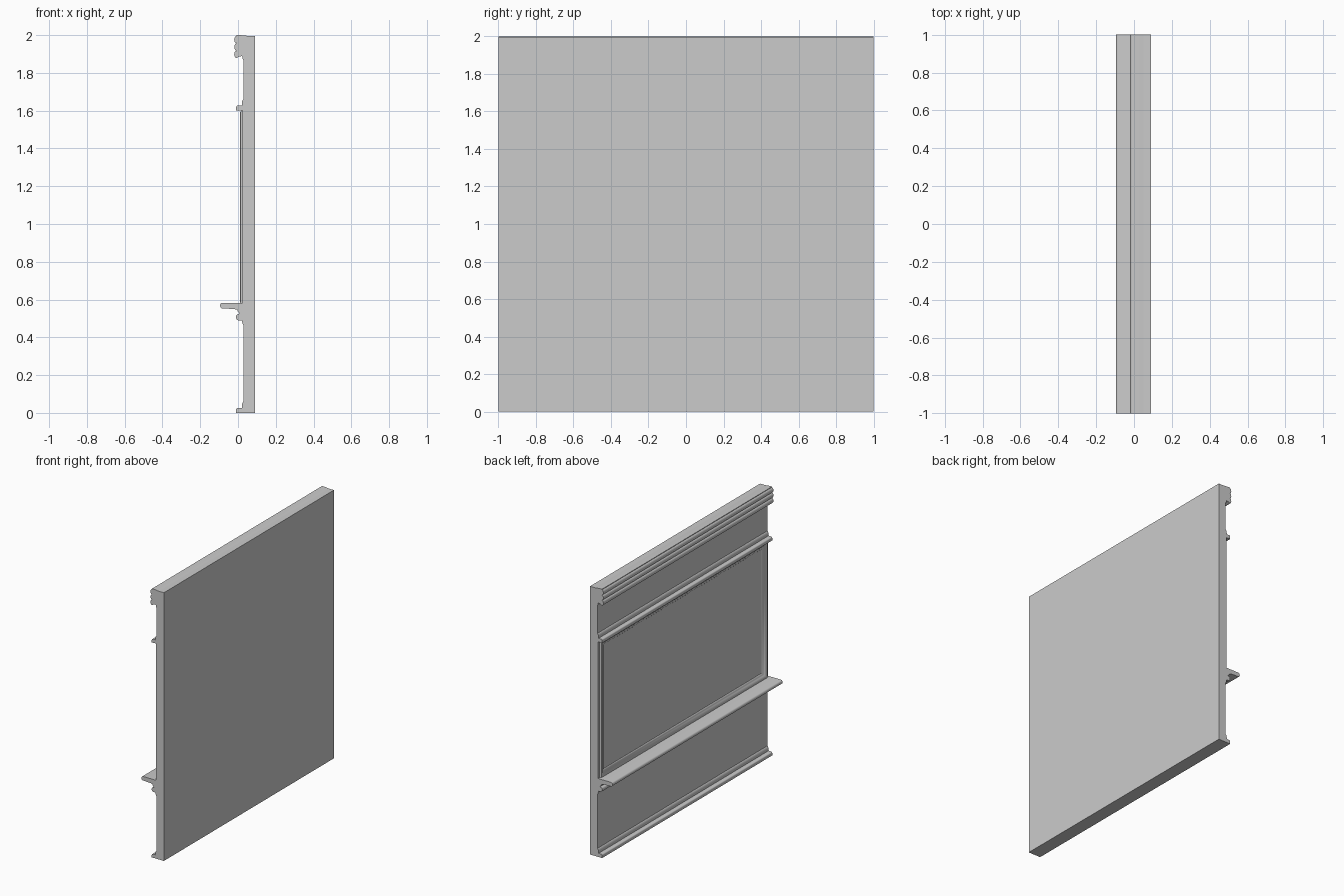
import bpy, bmesh, math

cube = bpy.data.objects.get("Cube")
if cube:
    bpy.data.objects.remove(cube, do_unlink=True)

HALF = 1.0      # half length of the wall along y
FACE = 0.03     # x of the plain wall face
SINK = 0.05     # x where mouldings end inside the wall

plaster = bpy.data.materials.new("plaster_grey")
plaster.use_nodes = True
grey = (0.6, 0.6, 0.6, 1)
plaster.diffuse_color = grey
plaster.node_tree.nodes["Principled BSDF"].inputs["Base Color"].default_value = grey


def finish(name, bm):
    bmesh.ops.recalc_face_normals(bm, faces=bm.faces)
    mesh = bpy.data.meshes.new(name)
    bm.to_mesh(mesh)
    bm.free()
    mesh.materials.append(plaster)
    obj = bpy.data.objects.new(name, mesh)
    bpy.context.scene.collection.objects.link(obj)
    bpy.ops.object.select_all(action="DESELECT")
    obj.select_set(True)
    bpy.context.view_layer.objects.active = obj
    bpy.ops.object.shade_smooth_by_angle(angle=math.radians(35))


def extrude_profile(name, points):
    """Run an (x, z) section along the whole wall."""
    bm = bmesh.new()
    face = bm.faces.new([bm.verts.new((x, -HALF, z)) for x, z in points])
    new = bmesh.ops.extrude_face_region(bm, geom=[face])["geom"]
    verts = [v for v in new if isinstance(v, bmesh.types.BMVert)]
    bmesh.ops.translate(bm, verts=verts, vec=(0, 2 * HALF, 0))
    finish(name, bm)


def arc(cx, cz, rx, rz, start, end, steps=8):
    angles = [math.radians(start + (end - start) * i / steps) for i in range(steps + 1)]
    return [(cx + rx * math.cos(a), cz + rz * math.sin(a)) for a in angles]


# Plain wall slab
extrude_profile("wall", [(FACE, 0), (0.09, 0), (0.09, 1.996), (FACE, 1.996)])

# Cornice with three rounded beads
beads = []
for cz in (1.976, 1.937, 1.898):
    beads += arc(-0.008, cz, 0.012, 0.019, 90, 270)
extrude_profile("cornice", [(SINK, 1.996), (0.012, 2.0), (-0.008, 2.0)] + beads
                + [(0.005, 1.885), (0.022, 1.89), (0.025, 1.875), (FACE, 1.865), (SINK, 1.865)])


# Rail and skirting share one section: a rounded lip with a cove above
def lip_moulding(name, z):
    lip = arc(0.0, z + 0.017, 0.01, 0.01, 180, 90, 5)
    cove = arc(0.034, z + 0.036, 0.014, 0.026, 180, 106, 5)
    extrude_profile(name, [(SINK, z), (-0.01, z)] + lip
                    + [(0.02, z + 0.027)] + cove + [(SINK, z + 0.061)])


lip_moulding("picture_rail", 1.6)
lip_moulding("skirting", 0)

# Shelf with rounded nose, and the bead and cove under it
nose = arc(-0.083, 0.568, 0.012, 0.015, 90, 270)
bead = arc(0.003, 0.507, 0.014, 0.017, 90, 270)
extrude_profile("shelf", [(SINK, 0.583)] + nose
                + [(-0.02, 0.55), (-0.005, 0.546), (0.0, 0.535), (0.008, 0.526)] + bead
                + [(0.02, 0.49), (0.023, 0.475), (FACE, 0.46), (SINK, 0.46)])

# Mitred frame around the middle panel: (inset from edge, x) section
section = [(0, SINK), (0, 0.024), (0.02, 0.024), (0.026, 0.013), (0.034, 0.01),
           (0.044, 0.012), (0.052, 0.02), (0.062, 0.022), (0.072, FACE), (0.072, SINK)]
bm = bmesh.new()
rings = []
for inset, x in section:
    y, low, high = HALF - inset, 0.555 + inset, 1.622 - inset
    rings.append([bm.verts.new((x, py, pz))
                  for py, pz in ((-y, low), (y, low), (y, high), (-y, high))])
for a, b in zip(rings, rings[1:] + rings[:1]):
    for i in range(4):
        j = (i + 1) % 4
        bm.faces.new((a[i], a[j], b[j], b[i]))
finish("panel_frame", bm)
